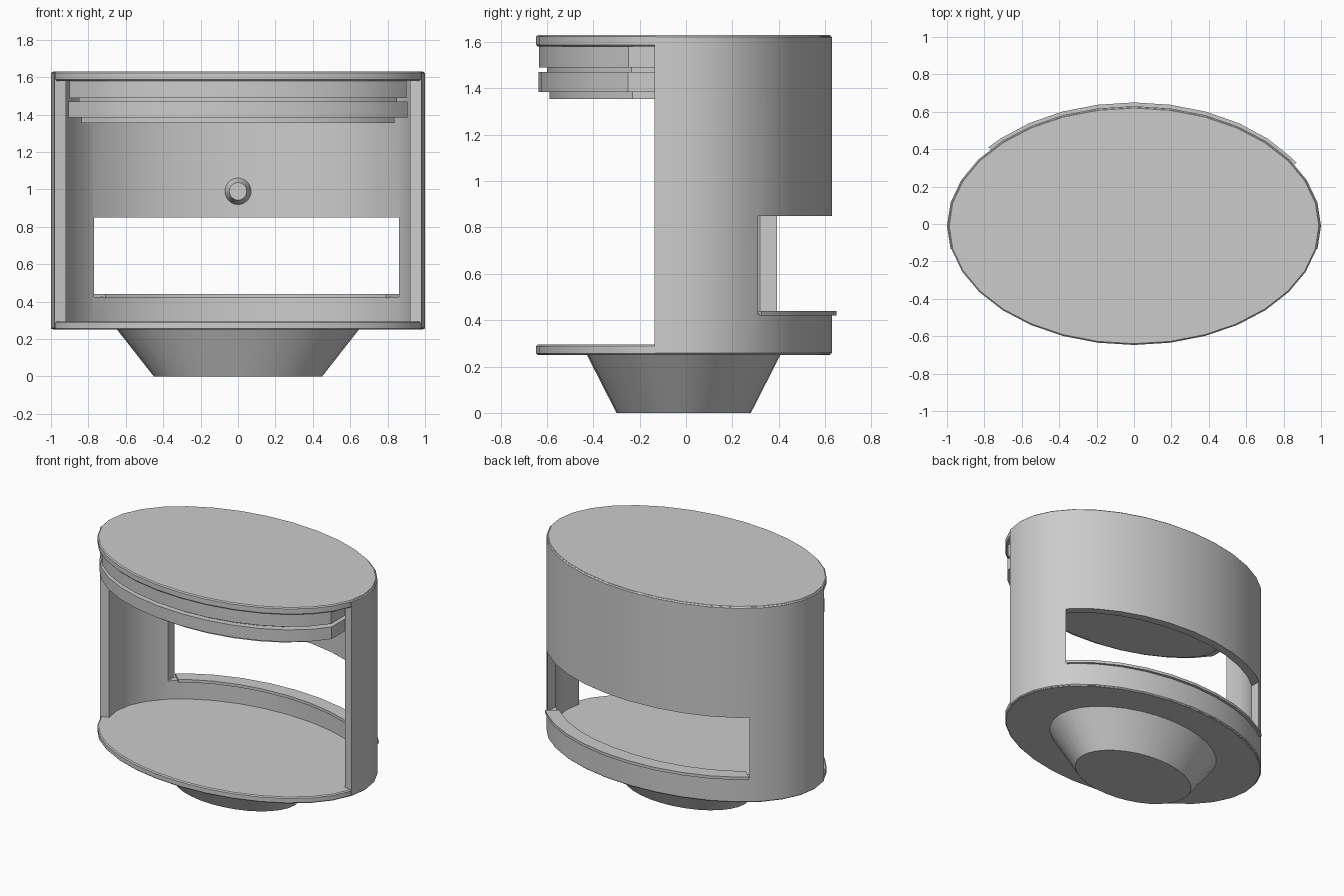
import bpy
import bmesh
import math

RX, RY, CY = 1.0, 0.64, -0.01     # main ellipse
STEP = math.pi / 16               # 32 sides

if "Cube" in bpy.data.objects:
    bpy.data.objects.remove(bpy.data.objects["Cube"])

grey = bpy.data.materials.new("plain grey")
grey.use_nodes = True
grey.diffuse_color = (0.6, 0.6, 0.6, 1)
grey.node_tree.nodes["Principled BSDF"].inputs["Base Color"].default_value = grey.diffuse_color


def point(t, rx, ry):
    return (rx * math.cos(t), CY + ry * math.sin(t))


def arc(t0, t1):
    """Angles from t0 to t1, keeping the regular facet corners in between."""
    first, last = math.floor(t0 / STEP + 1.01), math.ceil(t1 / STEP - 1.01)
    return [t0] + [i * STEP for i in range(first, last + 1)] + [t1]


def ellipse(rx, ry, limit=9.0):
    pts = [point(i * STEP, rx, ry) for i in range(32)]
    return [(max(-limit, min(limit, x)), y) for x, y in pts]


def band_outline(t0, t1, outer, inner):
    angles = arc(t0, t1)
    return [point(t, *outer) for t in angles] + [point(t, *inner) for t in reversed(angles)]


def loft(name, lower, upper, z0, z1, bevel=0.0):
    """Solid between two matching outlines."""
    bm = bmesh.new()
    a = [bm.verts.new((x, y, z0)) for x, y in lower]
    b = [bm.verts.new((x, y, z1)) for x, y in upper]
    n = len(a)
    bm.faces.new(a[::-1])
    bm.faces.new(b)
    for i in range(n):
        j = (i + 1) % n
        bm.faces.new((a[i], a[j], b[j], b[i]))
    bmesh.ops.remove_doubles(bm, verts=bm.verts, dist=0.0001)
    bmesh.ops.recalc_face_normals(bm, faces=bm.faces)
    if bevel:
        rim = [e for e in bm.edges if abs(e.verts[0].co.z - e.verts[1].co.z) < 0.0001]
        bmesh.ops.bevel(bm, geom=rim, offset=bevel, segments=1, affect='EDGES')
    mesh = bpy.data.meshes.new(name)
    bm.to_mesh(mesh)
    bm.free()
    mesh.materials.append(grey)
    obj = bpy.data.objects.new(name, mesh)
    bpy.context.collection.objects.link(obj)
    return obj


def activate(obj):
    bpy.ops.object.select_all(action='DESELECT')
    obj.select_set(True)
    bpy.context.view_layer.objects.active = obj


def disc(name, scale, z0, z1, bevel=0.0, limit=9.0):
    outline = ellipse(RX * scale, RY * scale, limit)
    return loft(name, outline, outline, z0, z1, bevel)


parts = []

# Pedestal, floor and roof
parts.append(loft("pedestal", ellipse(0.45, 0.29), ellipse(0.65, 0.42), 0, 0.255))
parts.append(disc("floor", 0.995, 0.25, 0.295, 0.007))
parts.append(disc("roof", 0.995, 1.58, 1.63, 0.007))

# Stepped fascia under the roof, squared off at its ends
for name, scale, z0, z1 in [("upper_fascia", 0.975, 1.49, 1.585),
                            ("fascia_groove", 0.92, 1.465, 1.495),
                            ("lower_fascia", 0.98, 1.385, 1.47),
                            ("ceiling", 0.906, 1.355, 1.39)]:
    parts.append(disc(name, scale, z0, z1, limit=0.924 * scale))

# Curved wall, open at the front
outline = band_outline(-STEP, math.pi + STEP, (RX, RY), (0.938, 0.58))
wall = loft("curved_wall", outline, outline, 0.253, 1.627, 0.006)
parts.append(wall)

# Serving window cut through the back of the wall
LEFT, RIGHT, SILL, HEAD = 0.86, -0.77, 0.425, 0.85
box = [(RIGHT, 0.15), (LEFT, 0.15), (LEFT, 0.9), (RIGHT, 0.9)]
cutter = loft("window_cutter", box, box, SILL, HEAD)
cutter.hide_render = True
cut = wall.modifiers.new("window", 'BOOLEAN')
cut.operation = 'DIFFERENCE'
cut.solver = 'EXACT'
cut.object = cutter
activate(wall)
bpy.ops.object.modifier_apply(modifier=cut.name)
bpy.data.objects.remove(cutter)

# Counter ledge along the window sill
outline = band_outline(math.acos(LEFT), math.acos(RIGHT), (1.01, 0.66), (0.92, 0.56))
parts.append(loft("counter_ledge", outline, outline, 0.42, 0.44))

# Round knob on the inside of the back wall
bpy.ops.mesh.primitive_cone_add(vertices=24, radius1=0.075, radius2=0.047, depth=0.08,
                                location=(0, 0.54, 0.99), rotation=(math.pi / 2, 0, 0))
knob = bpy.context.object
knob.name = "wall_knob"
knob.data.materials.append(grey)
parts.append(knob)

for obj in parts:
    activate(obj)
    bpy.ops.object.shade_smooth_by_angle(angle=math.radians(30))
